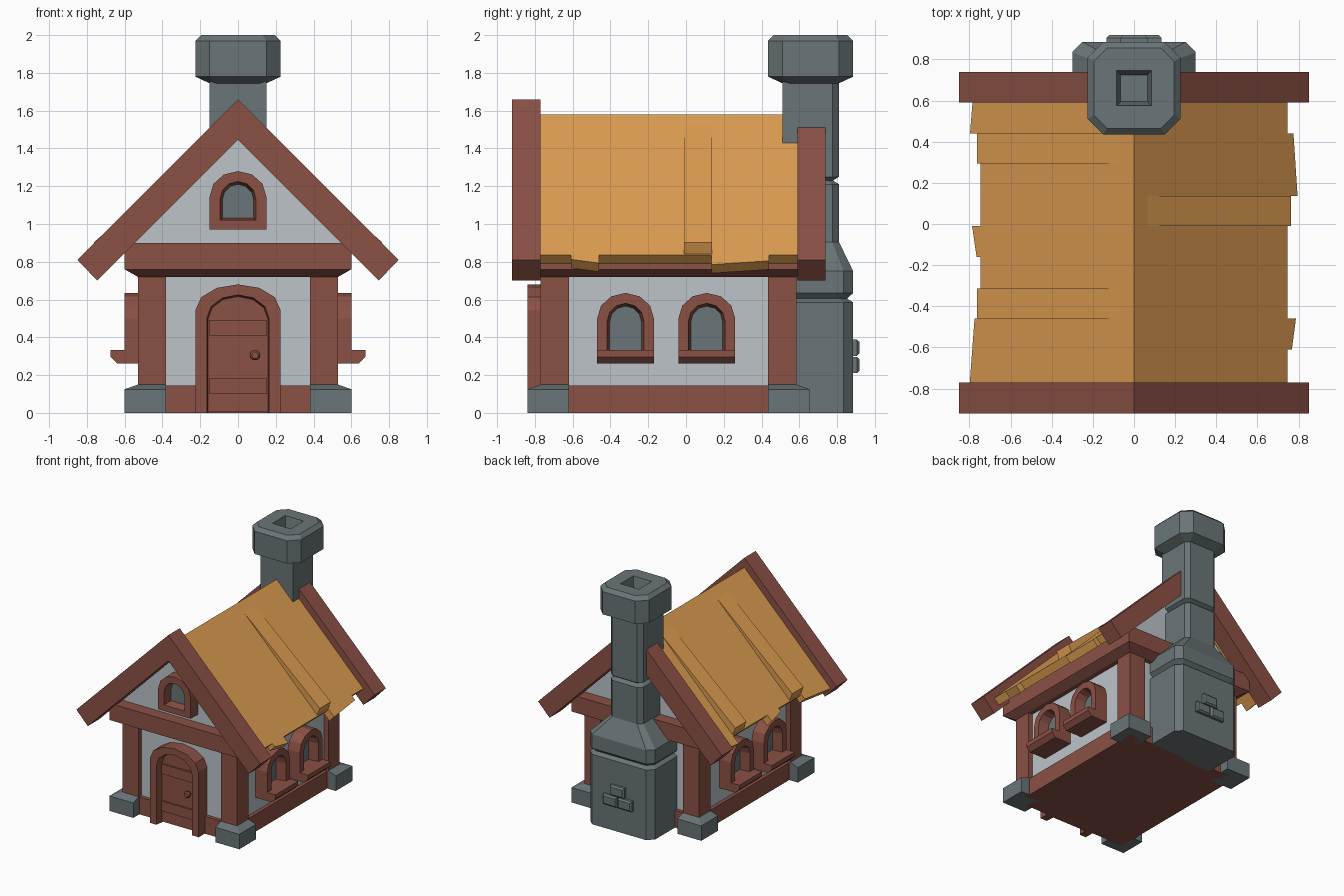
import bpy, bmesh, math

if "Cube" in bpy.data.objects:
    bpy.data.objects.remove(bpy.data.objects["Cube"])


def material(name, rgb):
    m = bpy.data.materials.new(name)
    lin = [(c / 255 / 12.92) if c < 11 else ((c / 255 + 0.055) / 1.055) ** 2.4 for c in rgb]
    m.diffuse_color = (*lin, 1)
    m.use_nodes = True
    m.node_tree.nodes["Principled BSDF"].inputs["Base Color"].default_value = m.diffuse_color
    return m


WOOD = material("red brown timber", (139, 81, 69))
WALL = material("pale plaster", (188, 196, 201))
ROOF = material("ochre roof", (222, 157, 81))
STONE = material("grey stone", (106, 117, 119))


def make(name, verts, faces, mat):
    bm = bmesh.new()
    vs = [bm.verts.new(v) for v in verts]
    for f in faces:
        bm.faces.new([vs[i] for i in f])
    bmesh.ops.remove_doubles(bm, verts=bm.verts, dist=1e-5)
    bmesh.ops.recalc_face_normals(bm, faces=bm.faces)
    me = bpy.data.meshes.new(name)
    bm.to_mesh(me)
    bm.free()
    me.materials.append(mat)
    ob = bpy.data.objects.new(name, me)
    bpy.context.collection.objects.link(ob)
    return ob


def loft(name, rings, mat):
    """Skin equal-sized point rings and close both ends."""
    n = len(rings[0])
    verts = [p for r in rings for p in r]
    faces = [(k * n + i, k * n + (i + 1) % n, (k + 1) * n + (i + 1) % n, (k + 1) * n + i)
             for k in range(len(rings) - 1) for i in range(n)]
    faces += [tuple(range(n)), tuple(range(len(verts) - n, len(verts)))]
    return make(name, verts, faces, mat)


def rect(x0, x1, y0, y1, z):
    return [(x0, y0, z), (x1, y0, z), (x1, y1, z), (x0, y1, z)]


def box(name, x0, x1, y0, y1, z0, z1, mat):
    return loft(name, [rect(x0, x1, y0, y1, z0), rect(x0, x1, y0, y1, z1)], mat)


def octo(h, y0, y1, cf, cb, z):
    """Rectangle with chamfered front (cf) and back (cb) corners."""
    return [(h, y0 + cf, z), (h, y1 - cb, z), (h - cb, y1, z), (cb - h, y1, z),
            (-h, y1 - cb, z), (-h, y0 + cf, z), (cf - h, y0, z), (h - cf, y0, z)]


def prism(name, profile, y0, y1, mat):
    return loft(name, [[(x, y, z) for x, z in profile] for y in (y0, y1)], mat)


# Placement of flat details: (along wall, up, outward) -> world
def front(u, v, d): return (u, -d, v)
def right(u, v, d): return (d, u, v)
def left(u, v, d): return (-d, u, v)


def arch(w, bottom, spring, top):
    pts = [(w, bottom)]
    for i in range(7):
        a = math.pi * i / 6
        pts.append((w * math.cos(a), spring + (top - spring) * math.sin(a)))
    return pts + [(-w, bottom)]


def slab(name, pts, u0, d0, d1, place, mat):
    return loft(name, [[place(u + u0, v, d) for u, v in pts] for d in (d0, d1)], mat)


def frame(name, outer, inner, deep, u0, d0, d1, place, closed=False):
    """Arched surround with a splayed inner edge."""
    n = len(outer)
    verts = [place(u + u0, v, d) for pts, d in ((outer, d0), (outer, d1), (inner, d1), (deep, d0))
             for u, v in pts]
    faces = [(k * n + i, k * n + (i + 1) % n, (k + 1) % 4 * n + (i + 1) % n, (k + 1) % 4 * n + i)
             for k in range(4) for i in range(n if closed else n - 1)]
    if not closed:
        faces += [(0, n, 2 * n, 3 * n), (n - 1, 2 * n - 1, 3 * n - 1, 4 * n - 1)]
    return make(name, verts, faces, WOOD)


# Walls, sill beam and eaves ring
box("walls", -0.49, 0.49, -0.73, 0.545, 0.05, 0.75, WALL)
box("base_beam", -0.52, 0.52, -0.76, 0.575, 0, 0.145, WOOD)
loft("eaves_beam", [rect(-0.53, 0.53, -0.77, 0.585, 0.72), rect(-0.6, 0.6, -0.84, 0.655, 0.76),
                    rect(-0.6, 0.6, -0.84, 0.655, 0.9)], WOOD)
prism("gable_walls", [(-0.58, 0.89), (0.58, 0.89), (0, 1.47)], -0.74, 0.555, WALL)

# Corner posts on stone feet
for s in (-1, 1):
    for tag, yi, yp, yo in (("front", -0.62, -0.77, -0.84), ("back", 0.435, 0.585, 0.655)):
        box(tag + "_post", s * 0.38, s * 0.53, yi, yp, 0, 0.74, WOOD)
        loft(tag + "_stone_foot", [rect(s * 0.38, s * 0.6, yi, yo, 0), rect(s * 0.38, s * 0.6, yi, yo, 0.125),
                                   rect(s * 0.38, s * 0.53, yi, yp, 0.15)], STONE)

# Gable boards
board = [(0, 1.66), (0.85, 0.81), (0.745, 0.70), (0, 1.445), (-0.745, 0.70), (-0.85, 0.81)]
prism("front_gable_board", board, -0.92, -0.77, WOOD)
prism("back_gable_board", board, 0.59, 0.738, WOOD)

# Roof: strips (y0, y1, edge at y0, edge at y1) for each slope
strips = {1: [(-0.77, -0.61, 0.745, 0.745), (-0.61, -0.46, 0.767, 0.787), (-0.46, 0.135, 0.745, 0.745),
              (0.135, 0.44, 0.795, 0.775), (0.44, 0.59, 0.745, 0.745)],
          -1: [(-0.77, -0.46, 0.798, 0.775), (-0.46, -0.16, 0.745, 0.745), (-0.16, -0.01, 0.765, 0.787),
               (-0.01, 0.44, 0.745, 0.745), (0.44, 0.59, 0.797, 0.785)]}
for s, rows in strips.items():
    for y0, y1, e0, e1 in rows:
        loft("roof_strip", [[(0, y, 1.58), (s * e, y, 1.58 - e), (s * (e - 0.046), y, 1.534 - e), (0, y, 1.488)]
                            for y, e in ((y0, e0), (y1, e1))], ROOF)
# Lifted roof planks
for s, y0 in ((1, -0.01), (-1, 0.293), (-1, -0.46)):
    prism("lifted_plank", [(s * 0.065, 1.515), (s * 0.763, 0.903), (s * 0.738, 0.838)], y0, y0 + 0.147, ROOF)

# Door with surround, cross boards and knob
frame("door_frame", arch(0.225, 0, 0.545, 0.68), arch(0.165, 0, 0.5, 0.625),
      arch(0.152, 0, 0.495, 0.608), 0, 0.72, 0.84, front)
slab("door", arch(0.16, 0.005, 0.5, 0.62), 0, 0.72, 0.775, front, WOOD)
for z in (0.1, 0.41):
    slab("door_board", [(-0.153, z), (0.153, z), (0.153, z + 0.082), (-0.153, z + 0.082)],
         0, 0.77, 0.79, front, WOOD)
knob = [(math.cos(i * math.pi / 5), math.sin(i * math.pi / 5)) for i in range(10)]
loft("door_knob", [[front(0.09 + r * c, 0.305 + r * t, d) for c, t in knob]
                   for r, d in ((0.016, 0.77), (0.027, 0.795), (0.027, 0.805), (0.018, 0.815))], WOOD)

# Gable window
frame("gable_window_frame", arch(0.15, 0.97, 1.145, 1.28), arch(0.095, 1.02, 1.13, 1.225),
      arch(0.078, 1.035, 1.125, 1.205), 0, 0.735, 0.84, front, closed=True)
slab("gable_window_glass", arch(0.09, 1.025, 1.13, 1.22), 0, 0.73, 0.765, front, STONE)

# Side windows with sills
for tag, place in (("right", right), ("left", left)):
    for y in (-0.32, 0.11):
        frame(tag + "_window_frame", arch(0.15, 0.3, 0.5, 0.635), arch(0.097, 0.3, 0.485, 0.58),
              arch(0.08, 0.3, 0.48, 0.56), y, 0.485, 0.6, place)
        slab(tag + "_window_glass", arch(0.09, 0.3, 0.485, 0.575), y, 0.48, 0.515, place, STONE)
        loft(tag + "_window_sill", [[place(y + u, v, d) for d, v in
                                     ((0.48, 0.262), (0.64, 0.262), (0.675, 0.297), (0.675, 0.333), (0.48, 0.333))]
                                    for u in (-0.15, 0.15)], WOOD)

# Chimney: hearth, shoulder and lower flue with grooves
loft("chimney_base", [octo(h, 0.53, y1, 0, c, z) for h, y1, c, z in (
    (0.3, 0.885, 0.05, 0), (0.3, 0.885, 0.05, 0.585), (0.27, 0.853, 0.045, 0.605), (0.3, 0.885, 0.05, 0.635),
    (0.3, 0.885, 0.05, 0.75), (0.15, 0.81, 0.035, 0.905), (0.15, 0.81, 0.035, 1.21),
    (0.12, 0.778, 0.03, 1.23))], STONE)
loft("chimney_flue", [octo(0.12, 0.53, 0.778, 0, 0.03, 1.23), octo(0.15, 0.51, 0.81, 0, 0.035, 1.25),
                      octo(0.15, 0.51, 0.81, 0, 0.035, 1.76)], STONE)
# Chimney cap with a tapered opening
loft("chimney_cap", [octo(h, 0.66 - h, 0.66 + h, c, c, z) for h, c, z in (
    (0.15, 0.035, 1.745), (0.225, 0.075, 1.78), (0.225, 0.075, 1.97), (0.195, 0.065, 2.0),
    (0.085, 0, 2.0), (0.065, 0, 1.9))], STONE)
# Raised bricks on the hearth
for x, z in ((0, 0.302), (-0.068, 0.21), (0.068, 0.21)):
    loft("brick", [[(x + a * (0.065 - i), y, z + 0.043 + b * (0.043 - i)) for a, b in ((-1, -1), (1, -1), (1, 1), (-1, 1))]
                   for i, y in ((0, 0.87), (0, 0.905), (0.012, 0.918))], STONE)
